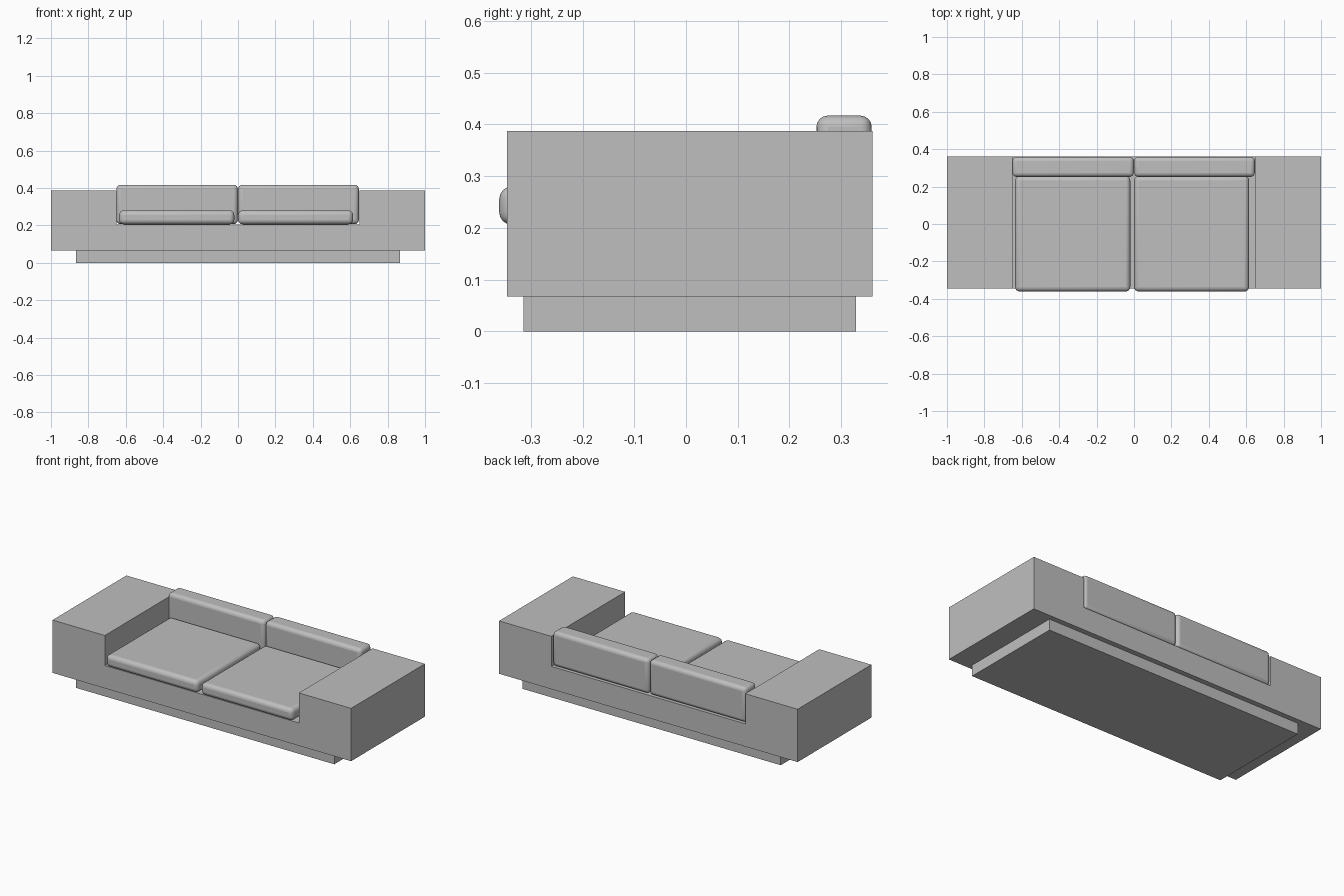
import bpy, bmesh

cube = bpy.data.objects.get("Cube")
if cube:
    bpy.data.objects.remove(cube, do_unlink=True)

grey = bpy.data.materials.new("grey_fabric")
grey.use_nodes = True
colour = (0.52, 0.52, 0.52, 1)
grey.diffuse_color = colour
grey.node_tree.nodes["Principled BSDF"].inputs["Base Color"].default_value = colour


def add_object(name, bm):
    bmesh.ops.recalc_face_normals(bm, faces=bm.faces)
    mesh = bpy.data.meshes.new(name)
    bm.to_mesh(mesh)
    bm.free()
    mesh.materials.append(grey)
    obj = bpy.data.objects.new(name, mesh)
    bpy.context.collection.objects.link(obj)
    return obj


def box(name, x, y, z, radius=0):
    bm = bmesh.new()
    bmesh.ops.create_cube(bm, size=1)
    for v in bm.verts:
        v.co = [sum(r) / 2 + c * (r[1] - r[0]) for c, r in zip(v.co, (x, y, z))]
    obj = add_object(name, bm)
    if radius:
        bevel = obj.modifiers.new("rounded_edges", "BEVEL")
        bevel.width = radius
        bevel.segments = 4
        bpy.ops.object.select_all(action="DESELECT")
        obj.select_set(True)
        bpy.context.view_layer.objects.active = obj
        bpy.ops.object.shade_smooth_by_angle(angle=0.7)
    return obj


# Frame: U-shaped profile, seat deck between two wide arms
bm = bmesh.new()
half = [(0.65, 0.205), (0.65, 0.387), (1, 0.387), (1, 0.067)]
profile = half + [(-x, z) for x, z in reversed(half)]
front = bm.faces.new([bm.verts.new((x, -0.346, z)) for x, z in profile])
extruded = bmesh.ops.extrude_face_region(bm, geom=[front], use_keep_orig=True)
for v in extruded["geom"]:
    if isinstance(v, bmesh.types.BMVert):
        v.co.y = 0.36
add_object("sofa_frame", bm)

# Recessed plinth
box("plinth", (-0.865, 0.865), (-0.314, 0.329), (0, 0.067))

# Loose cushions, one pair for each side
for side, seat_x, back_x in (("right", (-0.635, -0.02), (-0.65, -0.001)),
                             ("left", (0.001, 0.615), (0.001, 0.646))):
    box(side + "_seat_cushion", seat_x, (-0.361, 0.256), (0.206, 0.28), 0.024)
    box(side + "_back_cushion", back_x, (0.252, 0.359), (0.207, 0.417), 0.022)
